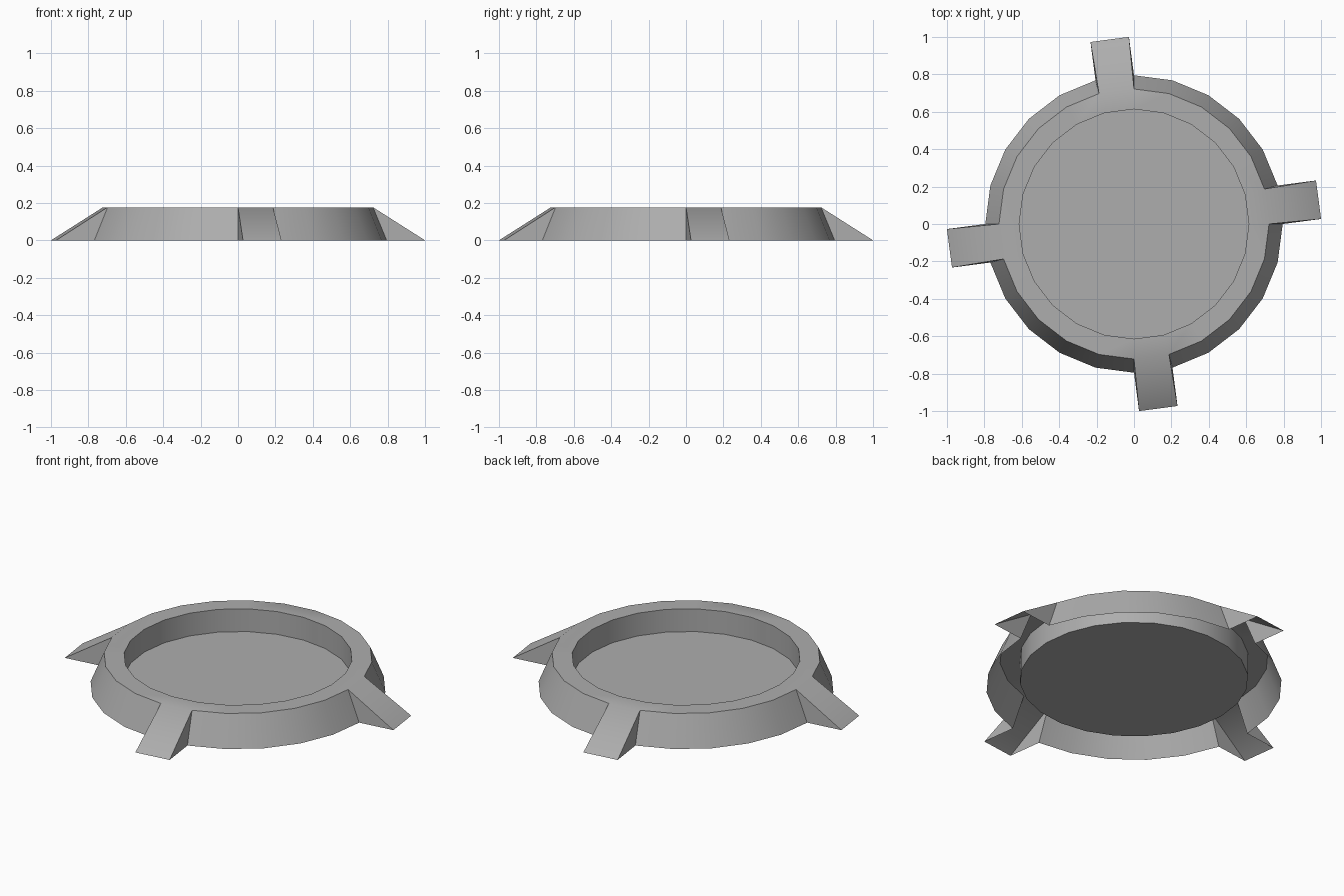
import bpy, bmesh
from math import sin, cos, pi, radians

if "Cube" in bpy.data.objects:
    bpy.data.objects.remove(bpy.data.objects["Cube"])

SIDES = 24
HEIGHT = 0.177
FOOT_REACH = 0.207
STEP = 2 * pi / SIDES

bm = bmesh.new()


def ring(radius, z):
    return [bm.verts.new((radius * cos(i * STEP), radius * sin(i * STEP), z))
            for i in range(SIDES)]


base = ring(0.795, 0.0)
top = ring(0.722, HEIGHT)
lip = ring(0.614, HEIGHT)
pan = ring(0.614, 0.042)

for i in range(SIDES):
    j = (i + 1) % SIDES
    # flat top of the rim and inner wall of the recess
    bm.faces.new((top[i], top[j], lip[j], lip[i]))
    bm.faces.new((lip[i], lip[j], pan[j], pan[i]))
    if i % (SIDES // 4):
        # sloped outer wall, open underneath
        bm.faces.new((base[i], base[j], top[j], top[i]))
    else:
        # wedge foot: the base edge pushed outwards, open underneath
        a = (i + 0.5) * STEP
        dx, dy = FOOT_REACH * cos(a), FOOT_REACH * sin(a)
        t0, t1 = (bm.verts.new((v.co.x + dx, v.co.y + dy, 0.0))
                  for v in (base[i], base[j]))
        bm.faces.new((t0, t1, top[j], top[i]))
        bm.faces.new((base[i], t0, top[i]))
        bm.faces.new((t1, base[j], top[j]))

# recessed floor
bm.faces.new(pan)

mesh = bpy.data.meshes.new("footed_tray")
bm.to_mesh(mesh)
bm.free()
tray = bpy.data.objects.new("footed_tray", mesh)
bpy.context.collection.objects.link(tray)

# dark grey finish
grey = bpy.data.materials.new("dark_grey")
grey.diffuse_color = (0.42, 0.42, 0.42, 1.0)
grey.use_nodes = True
grey.node_tree.nodes["Principled BSDF"].inputs["Base Color"].default_value = grey.diffuse_color
mesh.materials.append(grey)

bpy.context.view_layer.objects.active = tray
tray.select_set(True)
bpy.ops.object.shade_smooth_by_angle(angle=radians(40))
